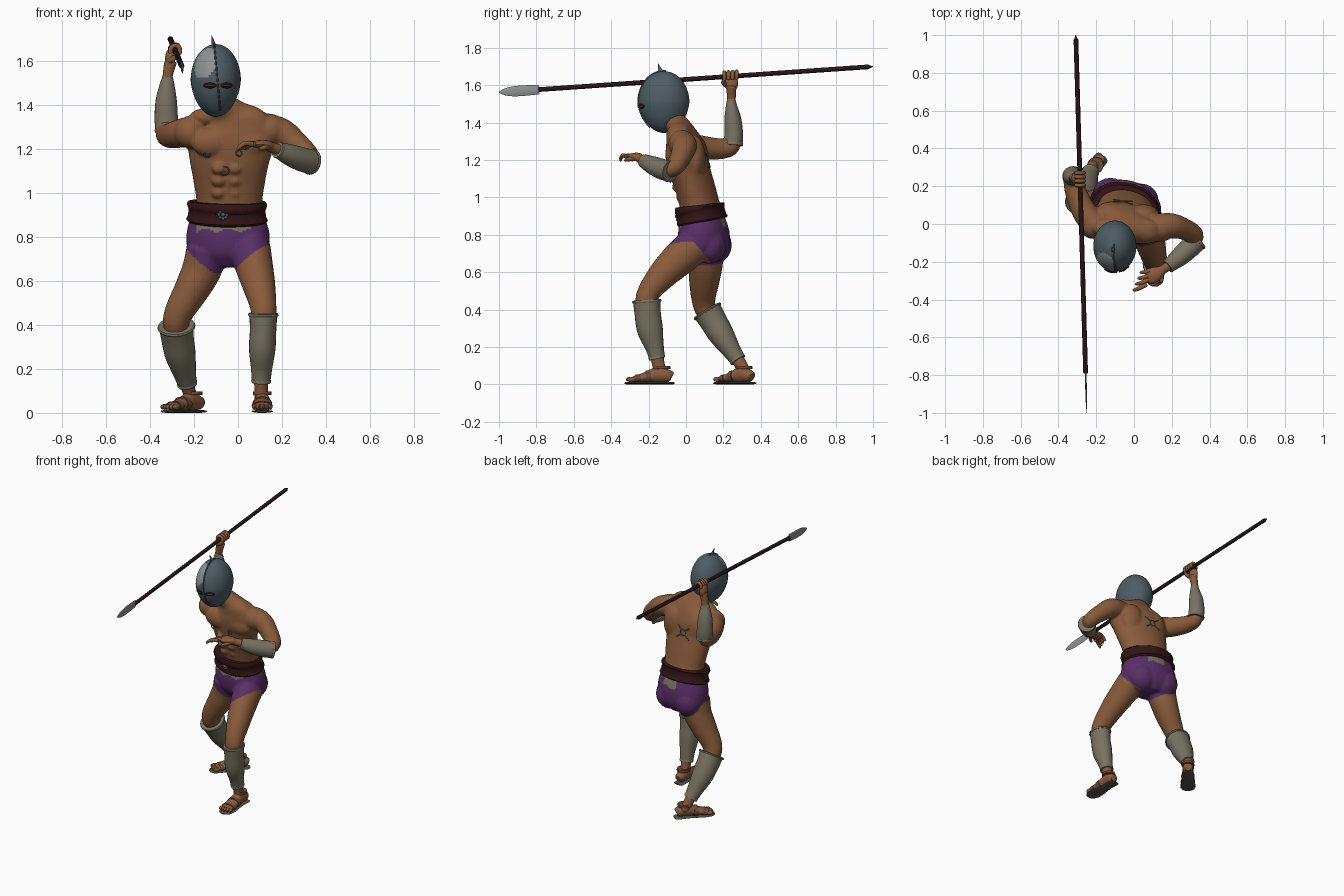
import bpy, bmesh, math
from mathutils import Vector, Matrix

if "Cube" in bpy.data.objects:
    bpy.data.objects.remove(bpy.data.objects["Cube"])

def mat(name, *c):
    m = bpy.data.materials.new(name)
    m.diffuse_color = (*c, 1)
    m.use_nodes = True
    m.node_tree.nodes["Principled BSDF"].inputs["Base Color"].default_value = m.diffuse_color
    return m

SKIN = mat("tanned skin", 0.25, 0.105, 0.045)
CLOTH = mat("grey wrap", 0.19, 0.17, 0.12)
PURPLE = mat("purple cloth", 0.10, 0.028, 0.135)
BELT = mat("dark red leather", 0.032, 0.007, 0.008)
STEEL = mat("blue steel", 0.075, 0.108, 0.128)
BRIGHT = mat("bright steel", 0.27, 0.29, 0.29)
WOOD = mat("dark wood", 0.02, 0.007, 0.008)
STRAP = mat("sandal strap", 0.13, 0.07, 0.042)
SOLE = mat("sandal sole", 0.085, 0.08, 0.065)

def loft(bm, pts, ref=(1, 0, 0), n=24, steps=5):
    """Tube through (x, y, z, r1, r2) points, smoothed with a Catmull-Rom curve."""
    P = [Vector(p if len(p) == 5 else (*p, p[3])) for p in pts]
    path = []
    for i in range(len(P) - 1):
        a, b, c, d = P[max(i - 1, 0)], P[i], P[i + 1], P[min(i + 2, len(P) - 1)]
        for s in range(steps):
            t = s / steps
            path.append(0.5 * (2 * b + (c - a) * t + (2 * a - 5 * b + 4 * c - d) * t * t
                               + (3 * b - a - 3 * c + d) * t ** 3))
    path.append(P[-1])
    rings = []
    for i, p in enumerate(path):
        tan = (path[min(i + 1, len(path) - 1)].xyz - path[max(i - 1, 0)].xyz).normalized()
        side = Vector(ref)
        side = (side - tan * side.dot(tan)).normalized()
        up = tan.cross(side)
        rings.append([bm.verts.new(p.xyz + side * p[3] * math.cos(a) + up * p[4] * math.sin(a))
                      for a in (2 * math.pi * k / n for k in range(n))])
    for r, q in zip(rings, rings[1:]):
        for k in range(n):
            bm.faces.new((r[k], r[(k + 1) % n], q[(k + 1) % n], q[k]))
    bm.faces.new(rings[0][::-1])
    bm.faces.new(rings[-1])

def ball(bm, c, r, rot=0, u=20, v=12):
    M = Matrix.Translation(c) @ Matrix.Rotation(rot, 4, 'Z') @ Matrix.Diagonal((*r, 1))
    bmesh.ops.create_uvsphere(bm, u_segments=u, v_segments=v, radius=1, matrix=M)

def finish(name, bm, *mats, angle=40):
    bmesh.ops.recalc_face_normals(bm, faces=bm.faces)
    me = bpy.data.meshes.new(name)
    bm.to_mesh(me)
    bm.free()
    ob = bpy.data.objects.new(name, me)
    bpy.context.collection.objects.link(ob)
    for m in mats:
        me.materials.append(m)
    bpy.ops.object.select_all(action='DESELECT')
    ob.select_set(True)
    bpy.context.view_layer.objects.active = ob
    bpy.ops.object.shade_smooth_by_angle(angle=math.radians(angle))
    return ob

def tube(name, pts, m, **kw):
    bm = bmesh.new()
    loft(bm, pts, **kw)
    return finish(name, bm, m)

YAW = math.radians(-13)
HIP = (math.cos(YAW), math.sin(YAW), 0)

# Body: torso, limbs and muscle volumes fused into one skin
bm = bmesh.new()
loft(bm, [(-.045, .10, .66, .08, .08), (-.045, .10, .72, .175, .125), (-.045, .095, .80, .192, .135),
          (-.045, .085, .88, .175, .12), (-.04, .075, .95, .152, .105), (-.04, .05, 1.05, .165, .102),
          (-.04, .02, 1.15, .185, .102), (-.035, 0, 1.25, .205, .10), (-.04, -.015, 1.32, .185, .082),
          (-.06, -.035, 1.37, .10, .065), (-.09, -.07, 1.42, .06, .06), (-.10, -.09, 1.5, .055, .055)], ref=HIP, n=40)
loft(bm, [(.055, .04, .74, .095, .10), (.075, -.05, .66, .085, .092), (.095, -.13, .58, .075, .078),
          (.115, -.205, .48, .06, .06), (.115, -.2, .40, .055, .06), (.105, -.15, .12, .032, .035),
          (.11, -.13, .05, .035, .04)])
loft(bm, [(-.14, .10, .74, .095, .105), (-.165, .105, .65, .09, .093), (-.21, .098, .56, .08, .083),
          (-.275, .095, .44, .064, .062), (-.275, .13, .36, .055, .055), (-.228, .285, .12, .032, .035),
          (-.205, .315, .05, .035, .04)])
loft(bm, [(-.20, -.01, 1.28, .07), (-.26, .06, 1.27, .066), (-.305, .16, 1.26, .058),
          (-.325, .235, 1.27, .05), (-.325, .25, 1.32, .045)], ref=(0, 0, 1))
loft(bm, [(.10, -.02, 1.29, .07), (.19, -.01, 1.275, .068), (.26, -.025, 1.225, .058),
          (.32, -.06, 1.165, .05), (.30, -.11, 1.15, .045)], ref=(0, 1, 0))
loft(bm, [(-.324, .245, 1.46, .025), (-.32, .243, 1.53, .024), (-.305, .242, 1.60, .03)])
for c, r in (((.14, -.02, 1.285), (.08, .075, .075)), ((-.215, -.005, 1.275), (.075, .075, .075)),
             ((-.12, -.05, 1.23), (.095, .05, .068)), ((.055, -.062, 1.23), (.095, .05, .068)),
             ((-.12, .06, 1.21), (.085, .06, .12)), ((.05, .045, 1.21), (.085, .06, .12)),
             ((-.125, .155, .745), (.095, .09, .10)), ((.035, .125, .745), (.095, .09, .10)),
             ((-.14, -.02, 1.345), (.08, .05, .04)), ((.03, -.02, 1.35), (.10, .05, .04))):
    ball(bm, c, r)
for row in range(3):  # abdominal muscles
    for sx in (-1, 1):
        ball(bm, (-.05 + sx * .037, -.022 - .022 * row, 1.0 + .055 * row), (.034, .03, .028))
body = finish("body", bm, SKIN, CLOTH, PURPLE)
rm = body.modifiers.new("fuse", 'REMESH')
rm.mode, rm.voxel_size, rm.use_smooth_shade = 'VOXEL', .008, True
sm = body.modifiers.new("soften", 'SMOOTH')
sm.iterations, sm.factor = 5, .5
for name in [m.name for m in body.modifiers if m.name in ("fuse", "soften")]:
    bpy.ops.object.modifier_apply(modifier=name)
while len(body.data.materials) < 3:
    body.data.materials.append((SKIN, CLOTH, PURPLE)[len(body.data.materials)])
for p in body.data.polygons:  # briefs and waist wrap
    x, y, z = p.center
    u = (x + .045) * HIP[0] + (y - .09) * HIP[1]
    v = -(x + .045) * HIP[1] + (y - .09) * HIP[0]
    hem = .635 + max(0, abs(u) - .05) * (.85 if v < 0 else max(.15, .85 - 7 * v))
    p.material_index = 0
    if hem < z < .9:
        half, low = (.125, .83) if v < 0 else (.06, .84)
        ragged = low + .008 * math.sin(u * 60)
        p.material_index = 1 if abs(u) < half and z > ragged else 2
    p.use_smooth = True

# Belt with buckle
tube("belt", [(-.05, .089, .868, .178, .126), (-.05, .087, .878, .188, .136), (-.05, .084, .895, .18, .129),
              (-.05, .079, .925, .177, .126), (-.05, .074, .945, .185, .134), (-.05, .072, .96, .178, .125)],
     BELT, ref=HIP, n=40, steps=2)

def ring(name, c, R, r, m, rot=0, tilt=0, axis='X'):
    bpy.ops.mesh.primitive_torus_add(location=c, major_radius=R, minor_radius=r, major_segments=20,
                                     minor_segments=8, rotation=(math.pi / 2 + tilt, 0, rot))
    ob = bpy.context.object
    ob.name = name
    ob.data.materials.append(m)
    bpy.ops.object.shade_smooth_by_angle(angle=math.radians(40))

bm = bmesh.new()
ball(bm, (-.068, -.05, .9), (.01, .01, .01))
for k in range(8):
    a = k * math.pi / 4
    ball(bm, (-.068 + .018 * math.cos(a), -.046, .9 + .018 * math.sin(a)), (.008, .008, .008), u=10, v=6)
finish("buckle", bm, STEEL)

# Chest and back rings lie on the skin
bpy.context.view_layer.update()
def on_skin(x, z, back=False):
    hit, loc, nor, _ = body.ray_cast((x, 1 if back else -1, z), (0, -1 if back else 1, 0))
    return loc + nor * .002
for name, x, z, R, back in (("chest_ring_right", -.14, 1.175, .013, False), ("chest_ring_left", .005, 1.18, .013, False),
                            ("chest_medallion", -.063, 1.10, .02, False), ("back_ring", -.06, 1.2, .02, True)):
    ring(name, on_skin(x, z, back), R, .0035, STEEL)
bm = bmesh.new()
for sx in (-1, 1):
    for sz in (-1, 1):
        a, b = on_skin(-.06 + sx * .015, 1.2 + sz * .015, True), on_skin(-.06 + sx * .05, 1.2 + sz * .04, True)
        loft(bm, [(*a, .003), (*b, .003)], ref=(0, 1, 0), n=8)
finish("back_straps", bm, STEEL)

# Helmet with a polished patch, crest, spike and eye slots
C, R = Vector((-.101, -.118, 1.51)), Vector((.114, .136, .165))
bm = bmesh.new()
bmesh.ops.create_uvsphere(bm, u_segments=64, v_segments=40, radius=1)
spot = Vector((-.46, -.70, .54)).normalized()
for f in bm.faces:
    d = f.calc_center_median()
    f.material_index = int(d.dot(spot) > .86 and d.x < -.04)
for v in bm.verts:
    taper = 1 - .10 * max(0, -v.co.z)
    v.co = C + Vector((v.co.x * R.x * taper, v.co.y * R.y * taper, v.co.z * R.z))
finish("helmet", bm, STEEL, BRIGHT)
arc = [math.radians(a) for a in range(95, -70, -15)]
tube("helmet_crest", [(C.x + .008 - .015 * math.sin(a), C.y - R.y * math.cos(a) * (1 - .1 * max(0, -math.sin(a))),
                       C.z + R.z * math.sin(a), .004, .006) for a in arc], STEEL, n=8, steps=3)
tube("helmet_spike", [(-.108, -.13, 1.655, .014, .02), (-.113, -.14, 1.685, .007, .01), (-.12, -.148, 1.715, .001, .001)],
     STEEL, n=12)
for name, x in (("eye_slot_right", -.128), ("eye_slot_left", -.052)):
    y = C.y - R.y * math.sqrt(1 - ((x - C.x) / R.x) ** 2 - .02)
    yaw = math.atan2((x - C.x) / R.x ** 2, (C.y - y) / R.y ** 2)
    for part, m, k, o in (("", WOOD, 1, 0), ("_opening", SKIN, .6, .003)):
        bm = bmesh.new()
        ball(bm, (x, y - o, 1.487), (.032 * k, .006, .013 * k * k), yaw)
        finish(name + part, bm, m)

# Greaves and arm guards, each with a rolled rim
def guard(name, pts, ref=(1, 0, 0)):
    bm = bmesh.new()
    loft(bm, pts, ref)
    for a, b in ((pts[0], pts[1]), (pts[-1], pts[-2])):
        p, q = Vector(a), Vector(b)
        d = (q.xyz - p.xyz).normalized() * .012
        loft(bm, [(*(p.xyz - d * .2), p[3] * 1.03, p[4] * 1.03), (*(p.xyz + d * .4), p[3] * 1.08, p[4] * 1.08),
                  (*(p.xyz + d), p[3] * 1.03, p[4] * 1.03)], ref, steps=2)
    finish(name, bm, CLOTH)

guard("greave_left", [(.115, -.21, .45, .064, .073), (.114, -.205, .38, .06, .07), (.11, -.192, .29, .06, .069),
                      (.107, -.168, .20, .048, .05), (.105, -.155, .14, .042, .042)])
guard("greave_right", [(-.28, .112, .395, .08, .078), (-.275, .145, .34, .074, .073), (-.262, .19, .265, .07, .068),
                       (-.242, .245, .18, .052, .05), (-.23, .278, .13, .043, .042)])
guard("arm_guard_right", [(-.322, .252, 1.28, .053, .05), (-.326, .255, 1.34, .053, .05), (-.326, .25, 1.42, .048, .045),
                          (-.322, .243, 1.49, .034, .03), (-.32, .242, 1.525, .024, .022)])
guard("arm_guard_left", [(.335, -.085, 1.14, .056, .056), (.295, -.125, 1.15, .055, .055), (.24, -.175, 1.17, .05, .05),
                         (.18, -.225, 1.195, .036, .036)], ref=(0, 0, 1))

# Spear: shaft, butt cap, leaf blade
A, B = Vector((-.308, 1.0, 1.70)), Vector((-.25, -1.0, 1.562))
at = lambda t: A.lerp(B, t)
tube("spear_shaft", [(*at(.012), .0125), (*at(.5), .0125), (*at(.895), .0125)], WOOD, ref=(0, 0, 1), n=12, steps=1)
tube("spear_butt", [(*at(0), .001), (*at(.015), .013), (*at(.02), .013)], WOOD, ref=(0, 0, 1), n=12, steps=1)
tube("spear_blade", [(*at(t), w, max(.001, w * .16)) for t, w in
                     ((.893, .025), (.91, .027), (.95, .028), (.975, .023), (.992, .012), (1, .002))],
     BRIGHT, ref=(0, 0, 1), n=8, steps=2)

# Right hand gripping the shaft
bm = bmesh.new()
ball(bm, (-.308, .243, 1.61), (.023, .036, .045))
for k in range(4):
    y = .205 + .022 * k
    c = at((1 - y) / 2)
    loft(bm, [(c.x + .022 * math.cos(a), y, c.z + .024 * math.sin(a), .0105)
              for a in (math.radians(210 - 50 * j) for j in range(6))], ref=(0, 1, 0), n=10, steps=3)
loft(bm, [(-.31, .215, 1.60, .013), (-.285, .20, 1.615, .012), (-.265, .205, 1.635, .008)], ref=(0, 1, 0), n=10)
finish("hand_right", bm, SKIN)

# Left hand held open before the chest
bm = bmesh.new()
loft(bm, [(.20, -.21, 1.19, .027), (.155, -.24, 1.205, .024, .024), (.125, -.26, 1.217, .022, .036),
          (.09, -.275, 1.22, .018, .042), (.07, -.283, 1.218, .012, .036)], ref=(0, 0, 1), n=16)
for k in range(4):
    o = Vector((.012, .022, 0)) * (k - 1.5)
    loft(bm, [(.085 + o.x, -.28 + o.y * 1.2, 1.22, .012), (.05 + o.x, -.295 + o.y * 1.3, 1.224, .0115),
              (.025 + o.x, -.302 + o.y * 1.4, 1.208, .0095), (.015 + o.x, -.303 + o.y * 1.4, 1.195, .005)],
         ref=(0, 0, 1), n=10)
loft(bm, [(.14, -.265, 1.21, .014), (.12, -.305, 1.205, .012), (.095, -.325, 1.198, .007)], ref=(0, 0, 1), n=10)
finish("hand_left", bm, SKIN)

# Sandalled feet, toes along local -y from the ankle
def foot(side, ankle, yaw):
    M = Matrix.Translation(ankle) @ Matrix.Rotation(yaw, 4, 'Z')
    def put(name, bm, m):
        bm.transform(M)
        finish(name + "_" + side, bm, m)
    bm = bmesh.new()
    loft(bm, [(0, .055, .04, .022, .022), (0, .04, .045, .034, .032), (0, -.02, .052, .036, .042), (0, -.08, .04, .041, .028),
              (0, -.14, .03, .044, .018), (0, -.16, .026, .04, .012)], n=20)
    for k in range(5):
        ball(bm, (-.036 + .018 * k, -.168 + .004 * abs(k - 2), .027), (.011, .024, .013), u=10, v=8)
    put("foot", bm, SKIN)
    bm = bmesh.new()
    for z, s in ((0, 1), (.007, 1.02), (.014, 1)):
        loft(bm, [(0, .068, z, .02, .004), (0, .05, z, .037 * s, .007), (0, -.03, z, .036 * s, .007), (0, -.13, z, .049 * s, .007),
                  (0, -.18, z, .04 * s, .007), (0, -.2, z, .015, .004)], n=12) if z == .007 else None
    put("sandal_sole", bm, SOLE)
    bm = bmesh.new()
    for y, z, w, h in ((-.125, .031, .047, .022), (-.07, .04, .044, .034)):
        loft(bm, [(0, y - .014, z, w, h), (0, y, z + .001, w + .001, h), (0, y + .014, z + .003, w, h)], n=20, steps=2)
    loft(bm, [(0, 0, .082, .042, .046), (0, 0, .09, .043, .047), (0, 0, .098, .041, .045)], n=20, steps=2)
    put("sandal_straps", bm, STRAP)

foot("left", (.11, -.13, 0), 0)
foot("right", (-.205, .31, 0), math.radians(-40))
